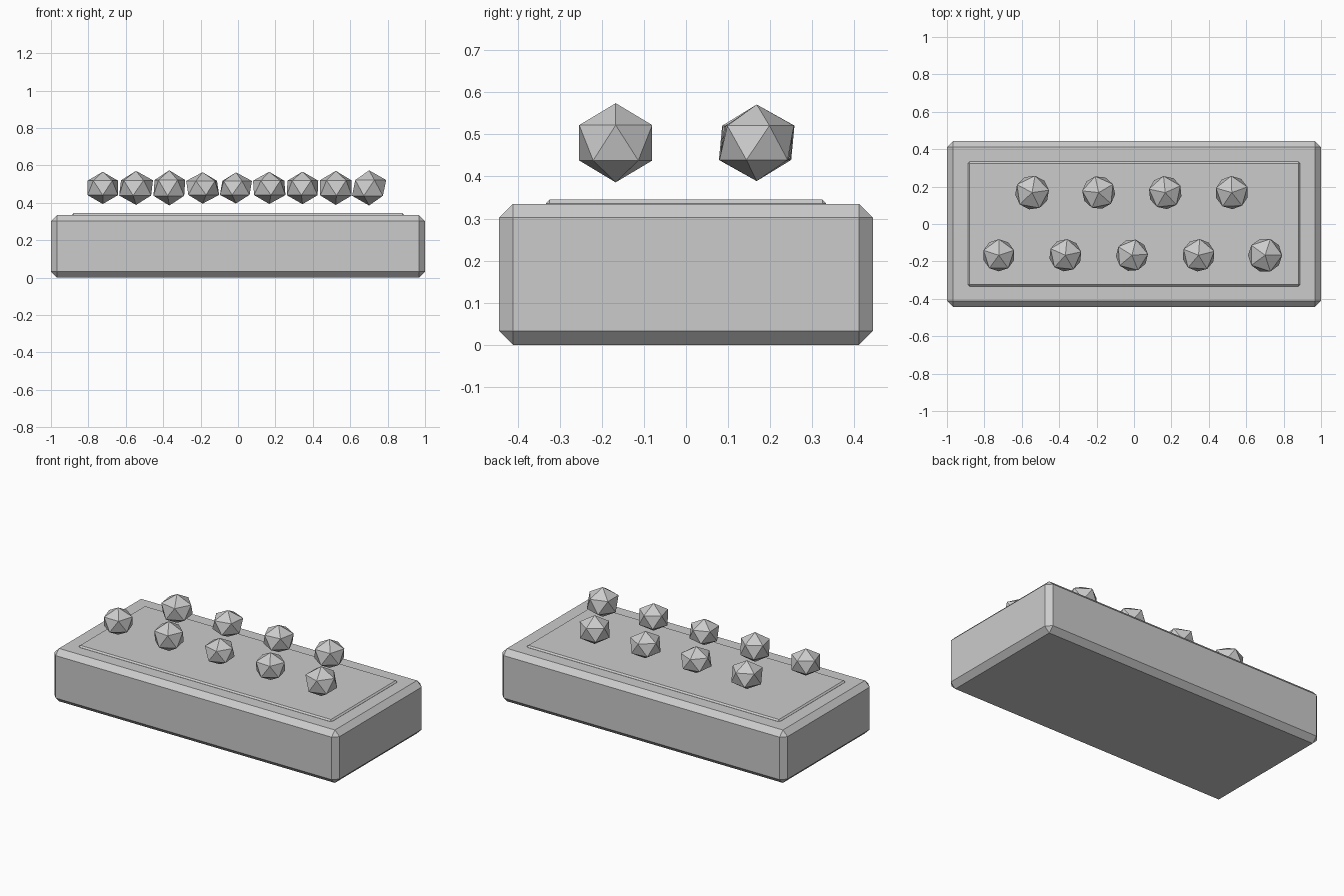
import bpy
import math

if "Cube" in bpy.data.objects:
    bpy.data.objects.remove(bpy.data.objects["Cube"])


def chamfered_box(name, size, z_bottom, chamfer):
    bpy.ops.mesh.primitive_cube_add(size=1, location=(0, 0, z_bottom + size[2] / 2))
    box = bpy.context.object
    box.name = name
    box.scale = size
    bpy.ops.object.transform_apply(location=False, rotation=False, scale=True)
    mod = box.modifiers.new("chamfer", "BEVEL")
    mod.width = chamfer
    mod.segments = 1
    return box


# Base block and the thin raised panel on top
chamfered_box("base_block", (2.0, 0.888, 0.335), 0.0, 0.033)
chamfered_box("top_panel", (1.776, 0.666, 0.035), 0.31, 0.009)

# Nine faceted studs hovering in two staggered rows
# (half width, half height, turn in degrees), left to right
studs = [
    (0.096, 0.086, 18), (0.102, 0.091, 8), (0.097, 0.094, 12),
    (0.099, 0.084, 30), (0.096, 0.083, 4), (0.099, 0.086, 24),
    (0.097, 0.087, 14), (0.099, 0.091, 20), (0.102, 0.094, 0),
]
for i, (width, height, turn) in enumerate(studs):
    x = -0.723 + i * 0.178
    y = -0.167 if i % 2 == 0 else 0.168
    bpy.ops.mesh.primitive_ico_sphere_add(
        subdivisions=1, radius=1, location=(x, y, 0.48),
        rotation=(0, 0, math.radians(turn)))
    stud = bpy.context.object
    stud.name = f"faceted_stud_{i + 1}"
    stud.scale = (width, width, height)
